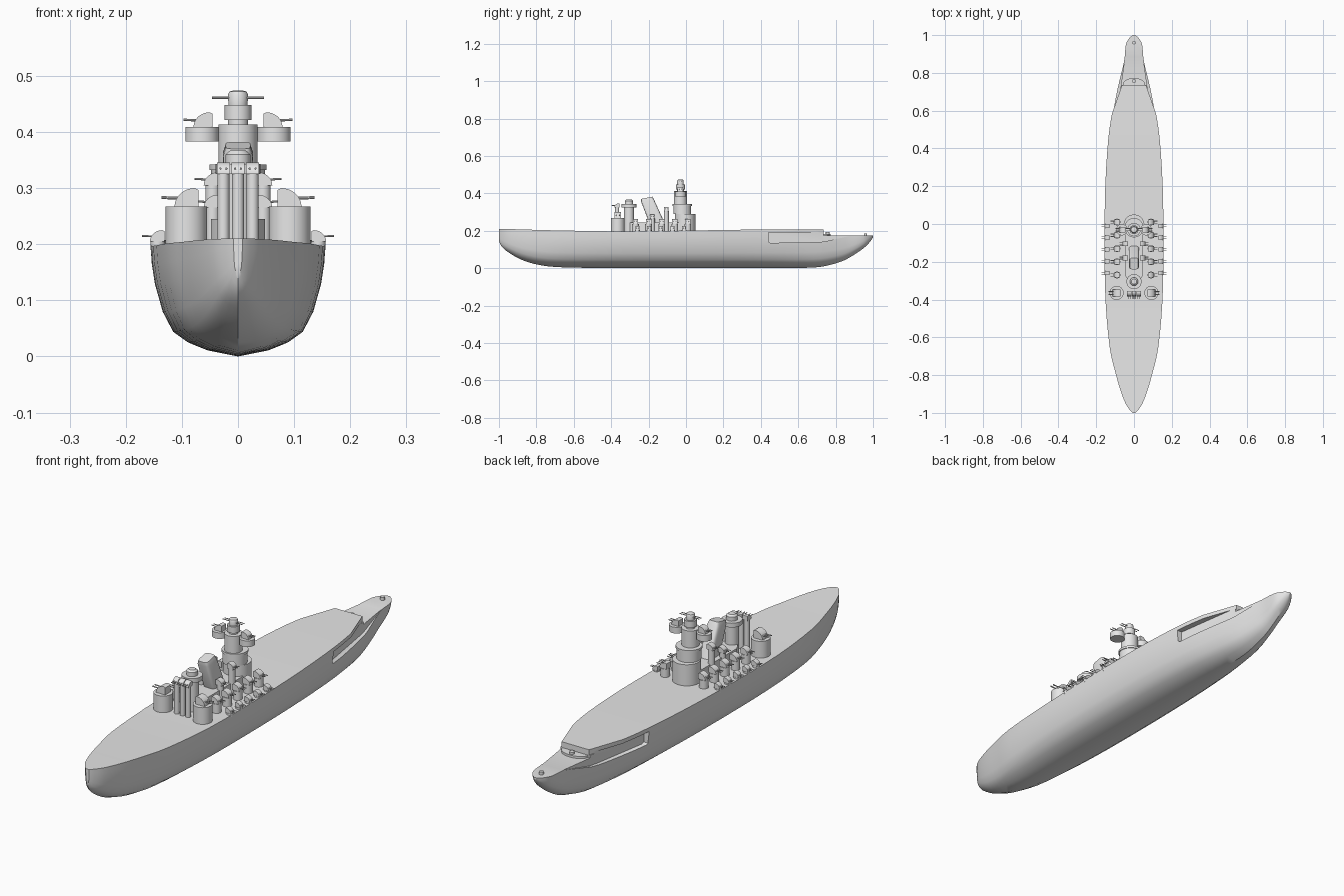
import bpy, bmesh, math
from mathutils import Vector

cube = bpy.data.objects.get("Cube")
if cube:
    bpy.data.objects.remove(cube, do_unlink=True)

grey = bpy.data.materials.new("light_grey")
grey.use_nodes = True
grey.diffuse_color = (0.8, 0.8, 0.8, 1)
grey.node_tree.nodes["Principled BSDF"].inputs["Base Color"].default_value = (0.8, 0.8, 0.8, 1)


def finish(name, bm, smooth=True):
    bmesh.ops.recalc_face_normals(bm, faces=bm.faces)
    mesh = bpy.data.meshes.new(name)
    bm.to_mesh(mesh)
    bm.free()
    mesh.materials.append(grey)
    ob = bpy.data.objects.new(name, mesh)
    bpy.context.collection.objects.link(ob)
    if smooth:
        shade(ob)
    return ob


def shade(ob):
    bpy.ops.object.select_all(action='DESELECT')
    ob.select_set(True)
    bpy.context.view_layer.objects.active = ob
    bpy.ops.object.shade_smooth_by_angle(angle=math.radians(32))


def loft(bm, rings):
    """Bridge closed rings of points and cap both ends."""
    rows = [[bm.verts.new(p) for p in ring] for ring in rings]
    n = len(rows[0])
    for a, b in zip(rows, rows[1:]):
        for i in range(n):
            bm.faces.new((a[i], a[(i + 1) % n], b[(i + 1) % n], b[i]))
    bm.faces.new(rows[0])
    bm.faces.new(rows[-1])


def turned(name, x, y, profile, sides=32):
    """Round part from (radius, height) pairs."""
    bm = bmesh.new()
    angles = [math.tau * i / sides for i in range(sides)]
    loft(bm, [[(x + r * math.cos(a), y + r * math.sin(a), z) for a in angles] for r, z in profile])
    return finish(name, bm)


def post(name, x, y, r, z0, z1, sides=32):
    return turned(name, x, y, [(r, z0), (r, z1)], sides)


def tube(bm, start, direction, length, r):
    d = Vector(direction).normalized()
    u = d.orthogonal().normalized()
    v = d.cross(u)
    ring = [(u * math.cos(a) + v * math.sin(a)) * r for a in (math.tau * i / 8 for i in range(8))]
    s = Vector(start)
    loft(bm, [[s + p for p in ring], [s + d * length + p for p in ring]])


def turret(name, x, y, z, heading, s):
    """Gun house with a rounded face, flat back and twin barrels."""
    bm = bmesh.new()
    d = Vector((math.cos(heading), math.sin(heading), 0))
    side = Vector((-d.y, d.x, 0))
    up = Vector((0, 0, 1))
    base = Vector((x, y, z))
    arc = [math.pi / 2 * i / 8 for i in range(9)]
    outline = [(-0.6, 0)] + [(-0.4 + 1.1 * math.cos(a), math.sin(a)) for a in arc] + [(-0.6, 0.9)]
    loft(bm, [[base + (d * p + up * q + side * w) * s for p, q in outline] for w in (-0.55, 0.55)])
    for w in (-0.25, 0.25):
        tube(bm, base + (d * 0.4 + side * w + up * 0.45) * s, d + up * 0.04, s * 1.0, s * 0.08)
    return finish(name, bm)


# Hull: stations of y, deck half width, deck height, keel height
stations = [(-1, .008, .21, .145), (-.985, .022, .21, .115), (-.95, .045, .209, .085),
            (-.88, .072, .207, .045), (-.78, .1, .204, .016), (-.65, .129, .201, .004),
            (-.4, .151, .197, .001), (-.1, .156, .199, 0), (.2, .152, .204, 0),
            (.45, .136, .207, 0), (.6, .114, .207, .001), (.72, .09, .207, .007),
            (.82, .064, .207, .032), (.88, .051, .207, .06), (.95, .045, .207, .107),
            (.985, .027, .207, .142), (1, .008, .207, .165)]


def spline(p0, p1, p2, p3, t):
    return [b + .5 * t * (c - a + t * (2 * a - 5 * b + 4 * c - d + t * (3 * (b - c) + d - a)))
            for a, b, c, d in zip(p0, p1, p2, p3)]


def tangent_step(i, t):
    # Non-uniform stations: linear y, eased widths
    pick = [stations[max(0, min(len(stations) - 1, i + k))] for k in (-1, 0, 1, 2)]
    row = spline(*pick, t)
    return row


rows = [tangent_step(i, t / 3) for i in range(len(stations) - 1) for t in range(3)] + [stations[-1]]
section = [(.35, .055), (.57, .125), (.74, .22), (.86, .4), (.95, .65), (.985, .83), (1, 1)]
bm = bmesh.new()
rings = []
for y, w, d, k in rows:
    half = [(w * a, y, k + (d - k) * b) for a, b in section]
    rings.append([(0, y, k)] + half + [(-p[0], p[1], p[2]) for p in reversed(half)])
loft(bm, rings)
hull = finish("hull", bm, False)


def cut(name, inner, outer_points, mirrored=True):
    """Remove a prism from the hull; inner gives x from y."""
    for sx in (1, -1) if mirrored else (1,):
        bm = bmesh.new()
        loft(bm, [[(sx * inner(y), y, z) for y, z in outer_points],
                  [(sx * .3, y, z) for y, z in outer_points]])
        tool = finish(name, bm, False)
        tool.hide_render = True
        mod = hull.modifiers.new(name, 'BOOLEAN')
        mod.operation = 'DIFFERENCE'
        mod.solver = 'EXACT'
        mod.object = tool
        bpy.context.view_layer.objects.active = hull
        bpy.ops.object.modifier_apply(modifier=name)
        bpy.data.objects.remove(tool, do_unlink=True)


# Low quarterdeck, side galleries and tapered end of the main deck
cut("quarterdeck_cut", lambda y: -.3, [(.735, .174), (1.1, .174), (1.1, .3), (.735, .3)], False)
cut("gallery_cut", lambda y: .112 - .145 * (y - .44),
    [(.44, .19), (.9, .19), (.885, .174), (.74, .142), (.7, .139), (.45, .135), (.44, .14)])
cut("taper_cut", lambda y: .118 - .35 * (y - .58), [(.58, .185), (.76, .185), (.76, .3), (.58, .3)])
shade(hull)

# Quarterdeck fittings
bm = bmesh.new()
arc = [(.06 * math.cos(math.pi * i / 12), .735 + .038 * math.sin(math.pi * i / 12)) for i in range(13)]
loft(bm, [[(x, y, z) for x, y in arc] for z in (.172, .183)])
finish("stern_step", bm)
post("stern_mount", 0, .96, .009, .17, .186, 16)
post("stern_hatch", 0, .757, .01, .18, .192, 16)

# Deckhouse under the superstructure
bm = bmesh.new()
plan = [(.03, -.3), (.048, -.27), (.048, 0), (-.048, 0), (-.048, -.27), (-.03, -.3)]
loft(bm, [[(x, y, z) for x, y in plan] for z in (.19, .245)])
finish("deckhouse", bm)

# Main tower
post("tower_base", 0, -.005, .055, .19, .29, 48)
post("tower_middle", 0, -.02, .048, .29, .338, 48)
post("tower_ledge", 0, -.02, .051, .332, .342, 48)
post("tower_upper", 0, -.03, .035, .342, .413, 40)
post("tower_neck", 0, -.03, .018, .413, .421)
post("director_drum", 0, -.03, .024, .421, .448)
turned("director_head", 0, -.03, [(.017, .448), (.018, .466), (.015, .472), (.008, .474)])
bm = bmesh.new()
for sx in (1, -1):
    for dy in (-.006, .006):
        tube(bm, (sx * .012, -.03 + dy, .461), (sx, 0, 0), .034, .0018)
finish("director_guns", bm)

# Leaning funnel with a rounded outline
bm = bmesh.new()


def funnel_ring(y, z, hx, hy, tilt):
    pts = []
    for i in range(24):
        c, s = math.cos(math.tau * i / 24), math.sin(math.tau * i / 24)
        px = hx * math.copysign(abs(c) ** .4, c)
        py = hy * math.copysign(abs(s) ** .4, s)
        pts.append((px, y + py, z + py * tilt))
    return pts


loft(bm, [funnel_ring(-.155, .24, .027, .038, .2), funnel_ring(-.205, .36, .027, .034, .2),
          funnel_ring(-.21, .376, .022, .03, .2)])
finish("funnel", bm)

# Forward tower with three gun columns before it
post("forward_tower", 0, -.305, .027, .19, .325)
post("forward_platform", 0, -.305, .04, .325, .343)
turned("forward_cap", 0, -.305, [(.022, .343), (.022, .36), (.014, .367)])
for label, x in (("right", -.026), ("centre", 0), ("left", .026)):
    post(label + "_gun_column", x, -.368, .0105, .19, .325, 20)
    turret(label + "_column_turret", x, -.368, .325, -math.pi / 2, .021)

# Guns mirrored on both sides
for sx, label in ((1, "left"), (-1, "right")):
    out = 0 if sx > 0 else math.pi
    # Large forward barbette
    post(label + "_barbette", sx * .092, -.365, .037, .18, .267, 40)
    turret(label + "_barbette_turret", sx * .09, -.365, .267, out, .033)
    # Upper wing platform
    post(label + "_wing_platform", sx * .064, -.03, .03, .383, .409, 40)
    turret(label + "_wing_turret", sx * .061, -.03, .409, out, .026)
    # Pedestal guns beside the funnel
    for y in (-.105, -.18):
        top = .305 if y > -.15 else .265
        post(label + "_funnel_pedestal", sx * .045, y, .013, .19, top, 20)
        turret(label + "_funnel_turret", sx * .045, y, top, out, .023)
    # Inner row on pedestals, outer row on the deck edge
    for i in range(5):
        y = .01 - .07 * i
        post(label + "_inner_pedestal", sx * .09, y, .018, .18, .236, 24)
        turret(label + "_inner_turret", sx * .089, y, .236, out, .026)
    for i in range(5):
        y = -.01 - .0625 * i
        post(label + "_outer_mount", sx * .143, y, .013, .19, .205, 20)
        turret(label + "_outer_turret", sx * .143, y, .205, out, .02)
